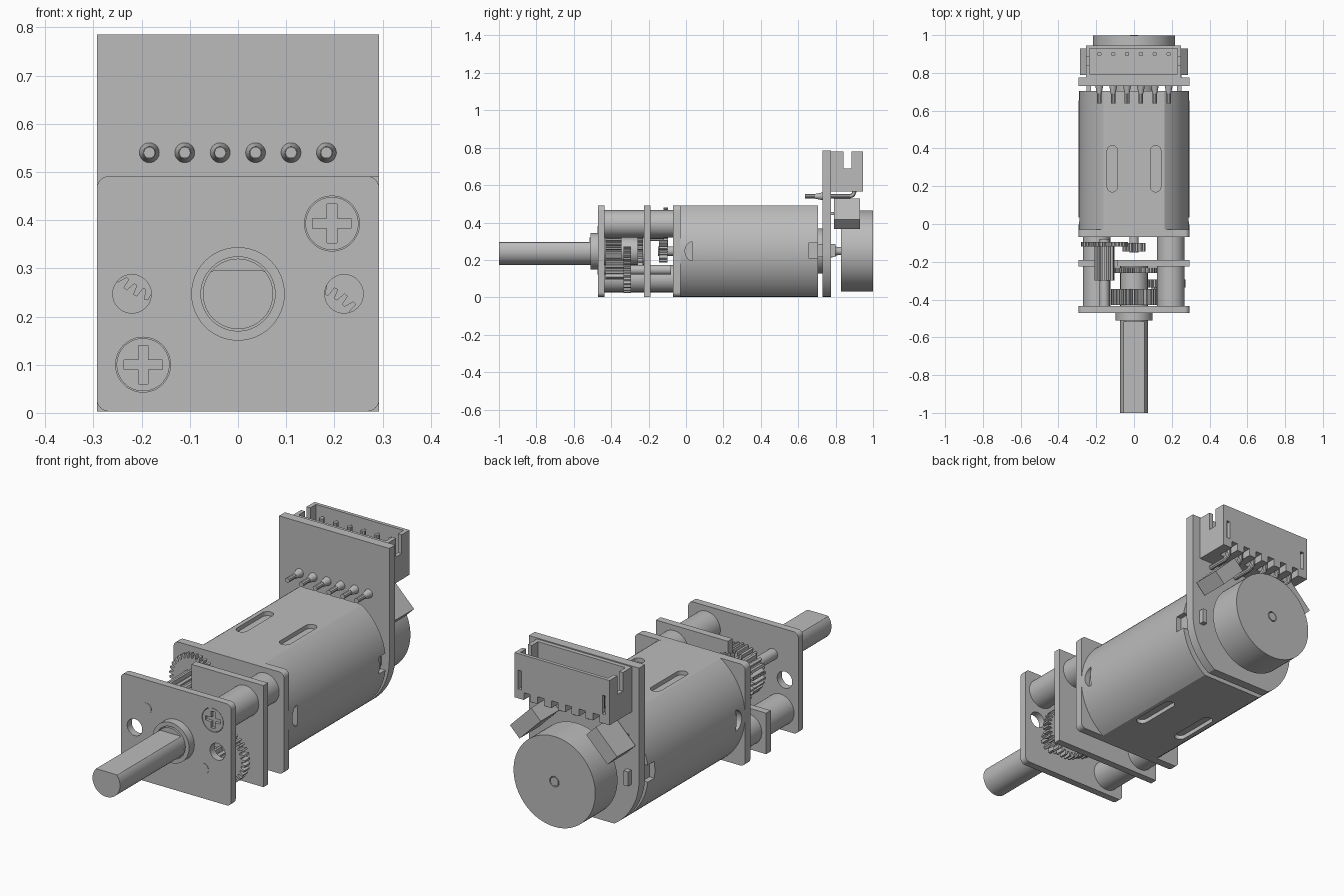
import bpy, bmesh
from math import cos, sin, pi, radians
from mathutils import Matrix, Vector

cube = bpy.data.objects.get("Cube")
if cube:
    bpy.data.objects.remove(cube, do_unlink=True)

grey = bpy.data.materials.new("metal_grey")
grey.use_nodes = True
grey.diffuse_color = (0.5, 0.5, 0.5, 1)
grey.node_tree.nodes["Principled BSDF"].inputs["Base Color"].default_value = (0.5, 0.5, 0.5, 1)

AXIS = 0.247          # height of the drive axis
BOTTOM, TOP = 0.003, 0.491
HALF = 0.293


# ---------- helpers ----------
def finish(obj):
    bpy.ops.object.select_all(action='DESELECT')
    obj.select_set(True)
    bpy.context.view_layer.objects.active = obj
    bpy.ops.object.shade_smooth_by_angle(angle=radians(22))
    return obj


def prism(name, pts, a, b, axis='y', taper=1.0):
    """Extrude a 2D outline from a to b along an axis."""
    place = {'y': lambda u, v, w: (u, w, v),
             'z': lambda u, v, w: (u, v, w),
             'x': lambda u, v, w: (w, u, v)}[axis]
    cu = sum(p[0] for p in pts) / len(pts)
    cv = sum(p[1] for p in pts) / len(pts)
    bm = bmesh.new()
    low = [bm.verts.new(place(u, v, a)) for u, v in pts]
    high = [bm.verts.new(place(cu + (u - cu) * taper, cv + (v - cv) * taper, b)) for u, v in pts]
    bm.faces.new(low)
    bm.faces.new(high[::-1])
    for i in range(len(pts)):
        j = (i + 1) % len(pts)
        bm.faces.new((low[j], low[i], high[i], high[j]))
    bmesh.ops.recalc_face_normals(bm, faces=bm.faces)
    mesh = bpy.data.meshes.new(name)
    bm.to_mesh(mesh)
    bm.free()
    mesh.materials.append(grey)
    obj = bpy.data.objects.new(name, mesh)
    bpy.context.collection.objects.link(obj)
    return finish(obj)


def circle(u, v, r, n=48):
    return [(u + r * cos(2 * pi * i / n), v + r * sin(2 * pi * i / n)) for i in range(n)]


def rect(u0, u1, v0, v1):
    return [(u0, v0), (u1, v0), (u1, v1), (u0, v1)]


def round_rect(u0, u1, v0, v1, r, n=6):
    pts = []
    corners = [(u1 - r, v1 - r), (u0 + r, v1 - r), (u0 + r, v0 + r), (u1 - r, v0 + r)]
    for k, (cu, cv) in enumerate(corners):
        for i in range(n + 1):
            t = (k + i / n) * pi / 2
            pts.append((cu + r * cos(t), cv + r * sin(t)))
    return pts


def rod(name, x, z, r, a, b, **kw):
    return prism(name, circle(x, z, r), a, b, **kw)


def box(name, x0, x1, y0, y1, z0, z1):
    return prism(name, rect(x0, x1, z0, z1), y0, y1)


def cut(obj, cutters):
    bpy.context.view_layer.objects.active = obj
    for c in cutters:
        mod = obj.modifiers.new("cut", 'BOOLEAN')
        mod.operation, mod.solver, mod.object = 'DIFFERENCE', 'EXACT', c
        bpy.ops.object.modifier_apply(modifier=mod.name)
        bpy.data.objects.remove(c, do_unlink=True)
    return finish(obj)


def gear(name, x, z, r, teeth, a, b, depth):
    pts = []
    for i in range(teeth):
        for f, rad in ((0, r - depth), (0.3, r - depth), (0.42, r), (0.78, r)):
            t = 2 * pi * (i + f) / teeth
            pts.append((x + rad * cos(t), z + rad * sin(t)))
    return prism(name, pts, a, b)


# ---------- output shaft ----------
prism("output_shaft", [(x, min(z, 0.295)) for x, z in circle(0, AXIS, 0.073, 64)], -1.0, -0.5)
rod("shaft_core", 0, AXIS, 0.073, -0.515, -0.2)
bush = rod("shaft_bushing", 0, AXIS, 0.097, -0.51, -0.46)
cut(bush, [rod("cutter", 0, AXIS, 0.077, -0.52, -0.49)])

# ---------- gearbox plates ----------
screws = [(0.195, 0.393), (-0.197, 0.1)]
axles = [(-0.157, 0.355), (0.147, 0.147)]
plate_outline = round_rect(-HALF, HALF, BOTTOM, TOP, 0.025)
front = prism("front_plate", plate_outline, -0.47, -0.435)
cut(front, [rod("cutter", s * 0.22, AXIS, 0.04, -0.5, -0.4) for s in (-1, 1)]
    + [rod("cutter", x, z, 0.057, -0.5, -0.4) for x, z in screws])
prism("middle_plate", [(-HALF, BOTTOM), (HALF, BOTTOM), (HALF, TOP), (-0.09, TOP),
                       (-0.09, 0.2), (-HALF, 0.2)], -0.225, -0.19)
prism("rear_plate", plate_outline, -0.07, -0.03)

# ---------- standoffs and cross-head screws ----------
for x, z in screws:
    rod("standoff", x, z, 0.073, -0.436, -0.05)
    head = rod("screw_head", x, z, 0.055, -0.469, -0.43)
    cut(head, [box("cutter", x - w, x + w, -0.5, -0.455, z - h, z + h)
               for w, h in ((0.04, 0.01), (0.01, 0.04))])

# ---------- gear train ----------
for x, z in axles:
    rod("axle_pin", x, z, 0.026, -0.472, -0.08)
(ax, az), (bx, bz) = axles
gear("motor_pinion", 0, AXIS, 0.06, 12, -0.145, -0.1, 0.02)
rod("motor_shaft_front", 0, AXIS, 0.025, -0.15, -0.03)
gear("first_gear", ax, az, 0.125, 32, -0.12, -0.095, 0.02)
gear("first_pinion", ax, az, 0.053, 10, -0.3, -0.12, 0.018)
gear("second_gear", 0, AXIS, 0.125, 32, -0.26, -0.23, 0.02)
gear("second_pinion", 0, AXIS, 0.06, 12, -0.34, -0.26, 0.018)
gear("third_gear", bx, bz, 0.125, 32, -0.335, -0.295, 0.02)
gear("third_pinion", bx, bz, 0.055, 10, -0.43, -0.335, 0.018)
gear("output_gear", 0, AXIS, 0.122, 30, -0.43, -0.345, 0.02)

# ---------- motor can ----------
can_outline = [(x, max(BOTTOM, min(TOP, z))) for x, z in circle(0, AXIS, HALF, 96)]
can = prism("motor_can", can_outline, -0.03, 0.705)
cutters = []
for s in (-1, 1):
    slot = round_rect(s * 0.115 - 0.027, s * 0.115 + 0.027, 0.17, 0.415, 0.0265)
    cutters.append(prism("cutter", slot, TOP - 0.02, TOP + 0.1, 'z'))
    cutters.append(prism("cutter", slot, BOTTOM - 0.1, BOTTOM + 0.02, 'z'))
    half_disc = [(0.035 - 0.04 * sin(pi * i / 16), AXIS + 0.05 * cos(pi * i / 16)) for i in range(17)]
    ends = sorted((s * 0.265, s * 0.4))
    cutters.append(prism("cutter", half_disc, *ends, 'x'))
    cutters.append(prism("cutter", rect(0.655, 0.8, 0.21, 0.29), *ends, 'x'))
cut(can, cutters)
rod("motor_end_boss", 0, AXIS, 0.12, 0.7, 0.735)
for s in (-1, 1):
    box("motor_terminal", s * 0.24 - 0.012, s * 0.24 + 0.012, 0.68, 0.8, 0.215, 0.285)

# ---------- encoder board ----------
arc = [(HALF * cos(t), max(BOTTOM, AXIS + HALF * sin(t)))
       for t in (pi + pi * i / 48 for i in range(49))]
prism("encoder_board", arc + [(HALF, 0.785), (-HALF, 0.785)], 0.73, 0.775)

# ---------- magnet wheel ----------
rod("rear_collar", 0, AXIS, 0.036, 0.775, 0.81, taper=0.6)
rod("rear_shaft", 0, AXIS, 0.021, 0.77, 1.0)
wheel = prism("magnet_wheel", circle(0, AXIS, 0.217, 80), 0.83, 0.999)
cut(wheel, [rod("cutter", 0, AXIS, 0.025, 0.985, 1.1)])

# ---------- hall sensors, tilted to face the wheel ----------
for s in (-1, 1):
    sensor = box("hall_sensor", -0.08, 0.08, 0.79, 0.93, -0.036, 0.036)
    sensor.data.transform(Matrix.Translation(Vector((s * 0.203, 0, 0.447)))
                          @ Matrix.Rotation(s * pi / 4, 4, 'Y'))
    leg = box("sensor_leg", s * 0.2 - 0.04, s * 0.2 + 0.04, 0.77, 0.8, 0.44, 0.455)

# ---------- connector socket ----------
pin_x = [-0.184 + 0.0735 * i for i in range(6)]
socket = box("connector_socket", -0.255, 0.25, 0.775, 0.945, 0.565, 0.78)
cutters = [box("cutter", -0.235, 0.23, 0.795, 0.928, 0.61, 0.9),
           box("cutter", -0.3, 0.3, 0.843, 0.885, 0.69, 0.9)]
cutters += [box("cutter", x, x + 0.018, 0.91, 1.0, 0.61, 0.7) for x in (-0.235, 0.212)]
cutters += [box("cutter", x - 0.017, x + 0.017, 0.86, 1.0, 0.5, 0.6) for x in pin_x]
cut(socket, cutters)

# ---------- bent contact pins with solder cones ----------
for x in pin_x:
    rod("solder_cone", x, 0.54, 0.021, 0.732, 0.69, taper=0.6)
    curve = bpy.data.curves.new("contact_pin", 'CURVE')
    curve.dimensions, curve.bevel_depth, curve.bevel_resolution = '3D', 0.012, 3
    curve.use_fill_caps = True
    path = [(0.637, 0.54), (0.875, 0.54), (0.893, 0.547), (0.9, 0.565), (0.9, 0.74)]
    line = curve.splines.new('POLY')
    line.points.add(len(path) - 1)
    for p, (y, z) in zip(line.points, path):
        p.co = (x, y, z, 1)
    curve.materials.append(grey)
    pin = bpy.data.objects.new("contact_pin", curve)
    bpy.context.collection.objects.link(pin)
    bpy.ops.object.select_all(action='DESELECT')
    pin.select_set(True)
    bpy.context.view_layer.objects.active = pin
    bpy.ops.object.convert(target='MESH')
    finish(pin)
